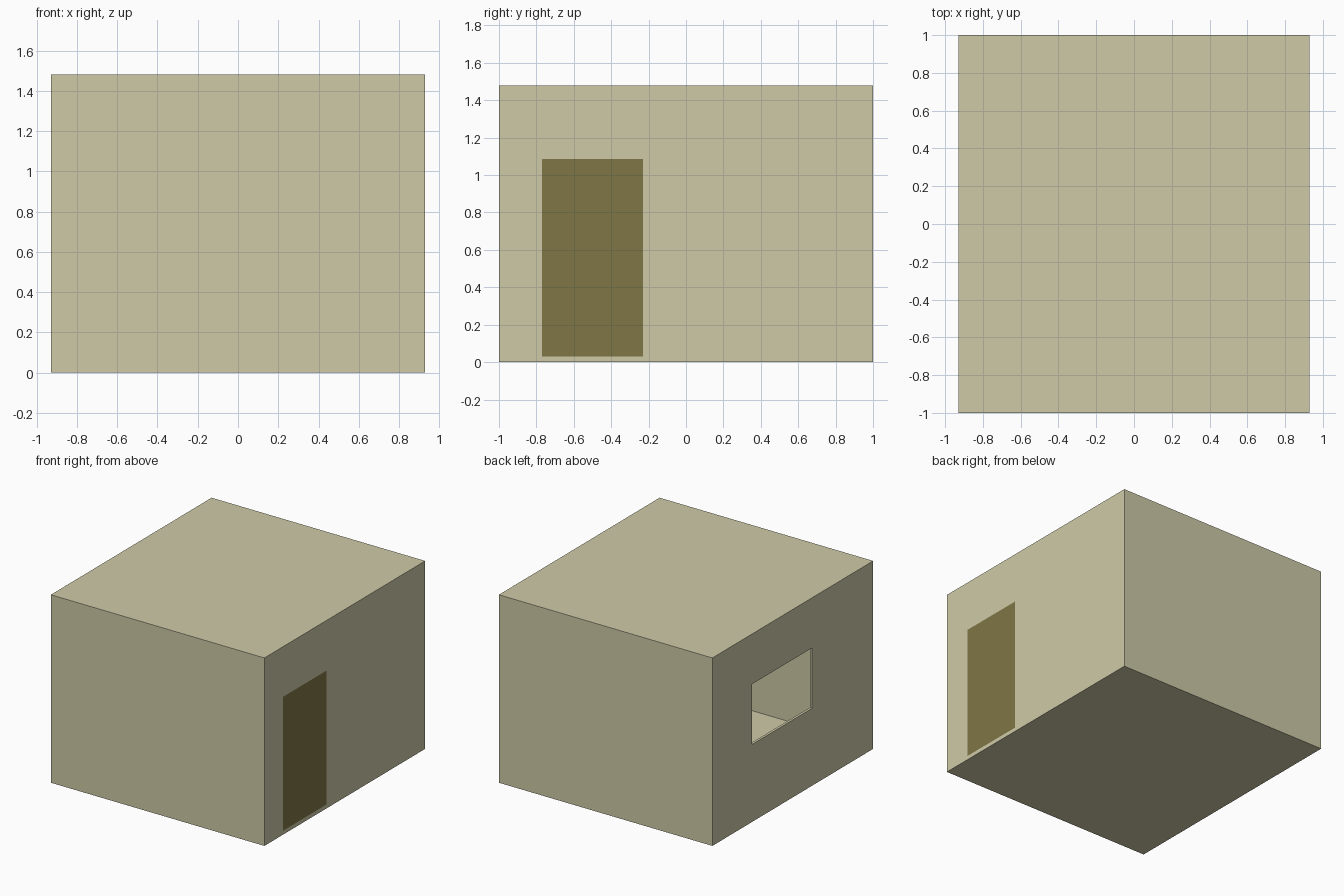
import bpy, bmesh
from mathutils import Matrix, Vector

if "Cube" in bpy.data.objects:
    bpy.data.objects.remove(bpy.data.objects["Cube"])

W, D, H = 1.86, 2.0, 1.48        # outer size
T, FLOOR = 0.02, 0.03            # wall and slab thickness


def material(name, rgb):
    m = bpy.data.materials.new(name)
    m.diffuse_color = (*rgb, 1)
    m.use_nodes = True
    m.node_tree.nodes["Principled BSDF"].inputs["Base Color"].default_value = m.diffuse_color
    return m


def add_box(bm, lo, hi, inward=False):
    lo, hi = Vector(lo), Vector(hi)
    mat = Matrix.Translation((lo + hi) / 2) @ Matrix.Diagonal((*(hi - lo), 1))
    verts = bmesh.ops.create_cube(bm, size=1, matrix=mat)["verts"]
    if inward:
        faces = list({f for v in verts for f in v.link_faces})
        bmesh.ops.reverse_faces(bm, faces=faces)


def imprint(bm, side, y0, y1, z0, z1):
    """Cut a rectangle flush into both skins of an x wall; return its faces."""
    def wall():
        return [f for f in bm.faces if abs(f.normal.x) > 0.9
                and f.calc_center_median().x * side > 0]
    for axis, vals in (((0, 1, 0), (y0, y1)), ((0, 0, 1), (z0, z1))):
        for val in vals:
            faces = wall()
            edges = {e for f in faces for e in f.edges}
            verts = {v for f in faces for v in f.verts}
            bmesh.ops.bisect_plane(bm, geom=faces + list(edges) + list(verts),
                                   dist=1e-5, plane_co=Vector(axis) * val,
                                   plane_no=axis)
            bm.normal_update()
    picked = []
    for f in wall():
        c = f.calc_center_median()
        if y0 < c.y < y1 and z0 < c.z < z1:
            picked.append(f)
    return picked


bm = bmesh.new()

# Hollow room: outer skin and inner skin
add_box(bm, (-W / 2, -D / 2, 0), (W / 2, D / 2, H))
add_box(bm, (-W / 2 + T, -D / 2 + T, FLOOR), (W / 2 - T, D / 2 - T, H - T), True)
bm.normal_update()

# Door: flush coloured panel in the right wall
for f in imprint(bm, 1, -0.77, -0.23, FLOOR + 0.001, 1.085):
    f.material_index = 1

# Window: opening through the left wall with jambs
pane = imprint(bm, -1, -0.24, 0.51, 0.61, 1.085)
rim = list({e for f in pane for e in f.edges})
bmesh.ops.delete(bm, geom=pane, context='FACES_ONLY')
bmesh.ops.bridge_loops(bm, edges=rim)
bmesh.ops.recalc_face_normals(bm, faces=bm.faces)

mesh = bpy.data.meshes.new("room")
bm.to_mesh(mesh)
bm.free()
mesh.materials.append(material("wall_cream", (0.62, 0.59, 0.39)))
mesh.materials.append(material("door_brown", (0.21, 0.18, 0.06)))
room = bpy.data.objects.new("room", mesh)
bpy.context.collection.objects.link(room)
